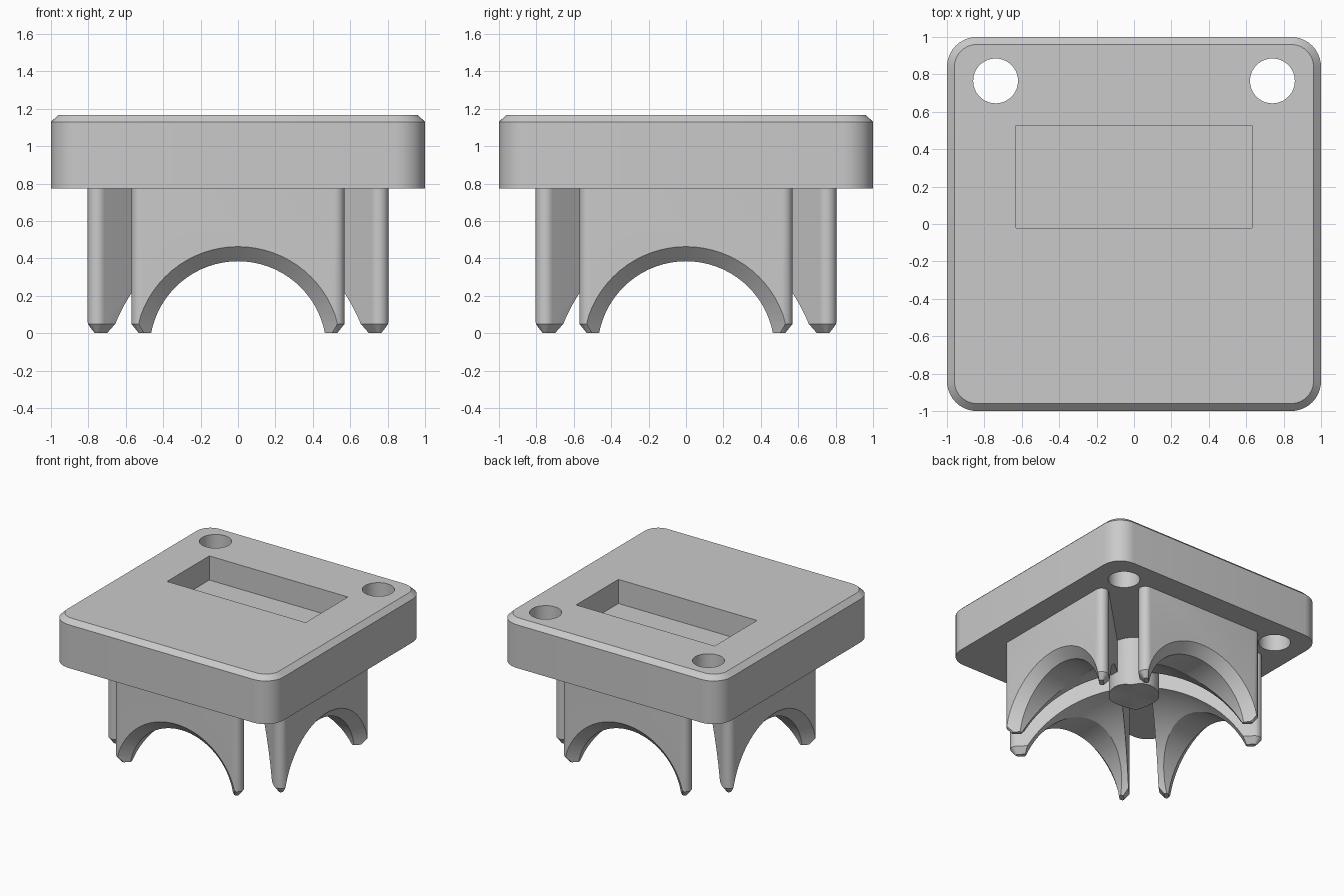
import bpy, bmesh
from math import sin, cos, radians, sqrt
from mathutils import Matrix

if "Cube" in bpy.data.objects:
    bpy.data.objects.remove(bpy.data.objects["Cube"], do_unlink=True)

GREY = (0.59, 0.59, 0.59, 1)
mat = bpy.data.materials.new("plain grey")
mat.use_nodes = True
mat.diffuse_color = GREY
mat.node_tree.nodes["Principled BSDF"].inputs["Base Color"].default_value = GREY


def arc(cx, cy, r, start, end, n=10):
    angles = [radians(start + (end - start) * i / n) for i in range(n + 1)]
    return [(cx + r * cos(a), cy + r * sin(a)) for a in angles]


def loft(name, rings, turn=0):
    """Closed solid through matching rings of 3D points."""
    bm = bmesh.new()
    loops = [[bm.verts.new(p) for p in ring] for ring in rings]
    n = len(loops[0])
    for a, b in zip(loops, loops[1:]):
        for i in range(n):
            j = (i + 1) % n
            bm.faces.new((a[i], a[j], b[j], b[i]))
    bm.faces.new(loops[0])
    bm.faces.new(loops[-1])
    bmesh.ops.recalc_face_normals(bm, faces=bm.faces)
    bm.transform(Matrix.Rotation(radians(turn), 4, "Z"))
    mesh = bpy.data.meshes.new(name)
    bm.to_mesh(mesh)
    bm.free()
    mesh.materials.append(mat)
    obj = bpy.data.objects.new(name, mesh)
    bpy.context.collection.objects.link(obj)
    return obj


def at(points, z):
    return [(x, y, z) for x, y in points]


def prism(name, points, low, high):
    return loft(name, [at(points, low), at(points, high)])


def finish(obj, cutters):
    """Cut the part and shade it smooth with sharp edges."""
    bpy.ops.object.select_all(action="DESELECT")
    bpy.context.view_layer.objects.active = obj
    obj.select_set(True)
    for cutter in cutters:
        cut = obj.modifiers.new("cut", "BOOLEAN")
        cut.operation = "DIFFERENCE"
        cut.solver = "EXACT"
        cut.object = cutter
        bpy.ops.object.modifier_apply(modifier=cut.name)
    bpy.ops.object.shade_smooth_by_angle(angle=radians(25))


# Top plate: rounded square with a chamfered rim
def rounded_square(inset):
    points = []
    for k, (sx, sy) in enumerate([(1, 1), (-1, 1), (-1, -1), (1, -1)]):
        points += arc(0.84 * sx, 0.84 * sy, 0.16 - inset, 90 * k, 90 * k + 90)
    return points


plate = loft("top_plate", [at(rounded_square(0), 0.775),
                           at(rounded_square(0), 1.13),
                           at(rounded_square(0.04), 1.168)])

# Pocket and two through holes in the plate
pocket = prism("pocket_cutter", [(-0.63, -0.022), (0.63, -0.022),
                                 (0.63, 0.527), (-0.63, 0.527)], 0.97, 1.4)
holes = [prism("hole_cutter", arc(0.74 * s, 0.765, 0.12, 0, 350, 35), 0.5, 1.4)
         for s in (-1, 1)]


# Round tunnels along y and x, flared at the mouths
def arch_cutter(turn):
    profile = [(-0.9, 0.65), (-0.73, 0.473), (0.73, 0.473), (0.9, 0.65)]
    rings = [[(x, d, z - 0.088) for x, z in arc(0, 0, r, 0, 355, 71)]
             for d, r in profile]
    return loft("arch_cutter", rings, turn)


arches = [arch_cutter(t) for t in (0, 90)]

# Dome hollowing the legs from below, around the post
dome = loft("dome_cutter", [at(arc(0, 0, r, 0, 355, 71), z - 0.43)
                            for r, z in arc(0, 0, 0.953, 0, 89, 40)])


# Four wedge legs between diagonal slots, chamfered at the foot
def wedge(inset):
    r = 0.053 - inset
    return (arc(0.517, -0.752, r, -90, 45) + [(0, -0.235 + r * sqrt(2))]
            + arc(-0.517, -0.752, r, 135, 270))


legs = [loft(side + "_leg", [at(wedge(0.04), 0), at(wedge(0), 0.05),
                             at(wedge(0), 0.785)], 90 * k)
        for k, side in enumerate(("front", "left", "back", "right"))]

# Round post in the centre
post = prism("centre_post", arc(0, 0, 0.19, 0, 350, 35), 0.3, 0.785)

finish(plate, [pocket] + holes)
for k, leg in enumerate(legs):
    finish(leg, [dome, arches[k % 2]])
finish(post, arches)
for cutter in [pocket, dome] + holes + arches:
    bpy.data.objects.remove(cutter, do_unlink=True)
